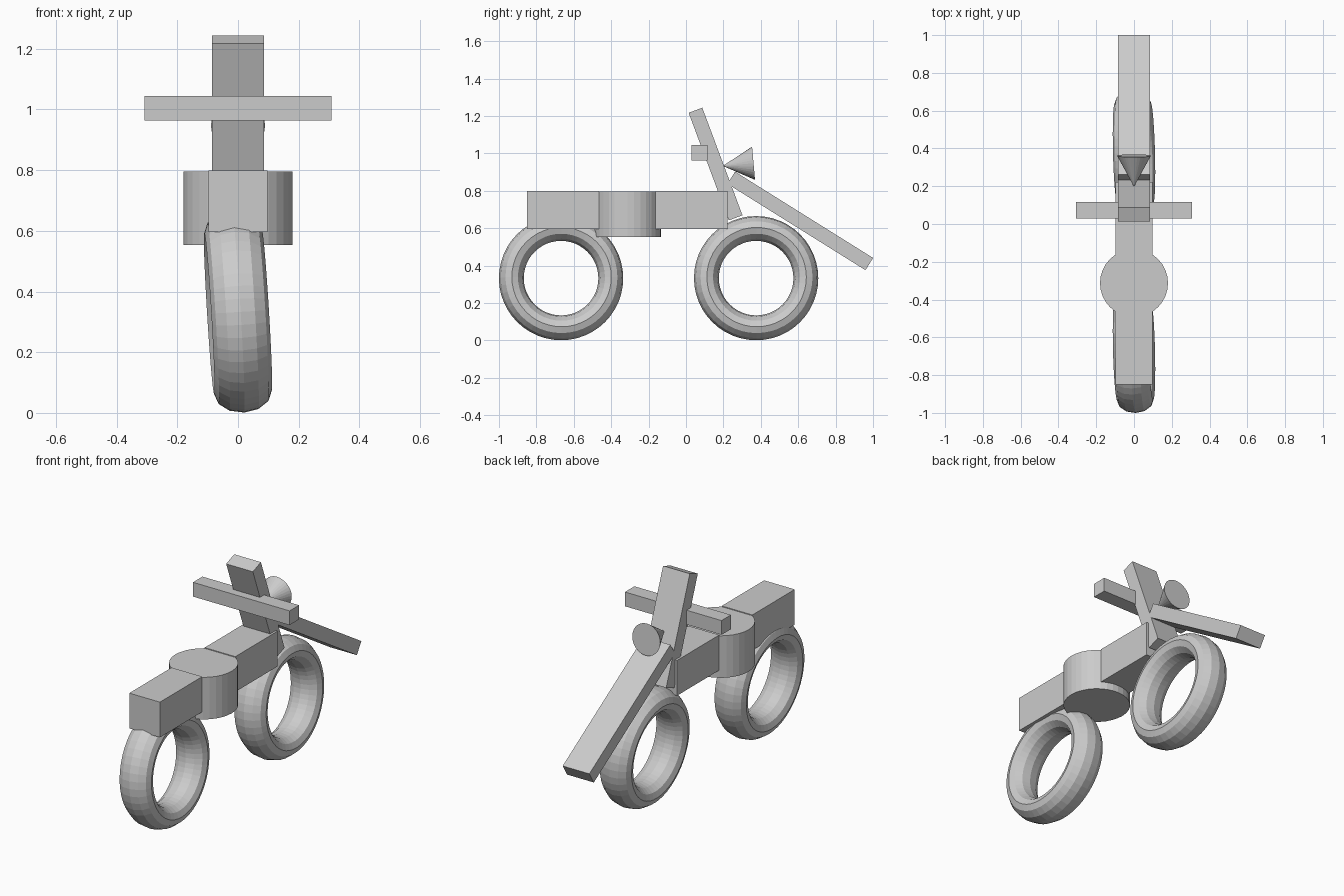
import bpy
from math import radians

if "Cube" in bpy.data.objects:
    bpy.data.objects.remove(bpy.data.objects["Cube"])


def finish(name, scale=(1, 1, 1)):
    ob = bpy.context.object
    ob.name = name
    ob.scale = scale
    return ob


def box(name, loc, size, tilt=0):
    bpy.ops.mesh.primitive_cube_add(size=1, location=loc, rotation=(radians(tilt), 0, 0))
    return finish(name, size)


# Wheels: fat tyres leaning slightly to one side
for name, y in (("rear_wheel", -0.668), ("front_wheel", 0.375)):
    bpy.ops.mesh.primitive_torus_add(
        location=(0, y, 0.333), rotation=(0, radians(86.5), radians(1.5)),
        major_segments=48, minor_segments=12, major_radius=0.266, minor_radius=0.0665)
    finish(name, (1, 1, 1.43))

# Body: two beams either side of a round engine drum
for name, y in (("rear_body", -0.657), ("front_body", 0.029)):
    box(name, (0, y, 0.698), (0.195, 0.385, 0.203))
bpy.ops.mesh.primitive_cylinder_add(vertices=32, radius=0.18, depth=0.242,
                                    location=(0, -0.313, 0.674))
finish("engine_drum")

# Steering column, mudguard and handlebar
box("steering_column", (0, 0.158, 0.943), (0.17, 0.078, 0.614), 20.5)
box("mudguard", (0, 0.611, 0.639), (0.17, 0.87, 0.077), -32)
box("handlebar", (0, 0.073, 1.004), (0.615, 0.086, 0.082))

# Headlight: cone with its wide end facing forward
bpy.ops.mesh.primitive_cone_add(vertices=32, radius1=0.089, radius2=0, depth=0.165,
                                location=(0, 0.279, 0.940), rotation=(radians(95), 0, 0))
finish("headlight")
